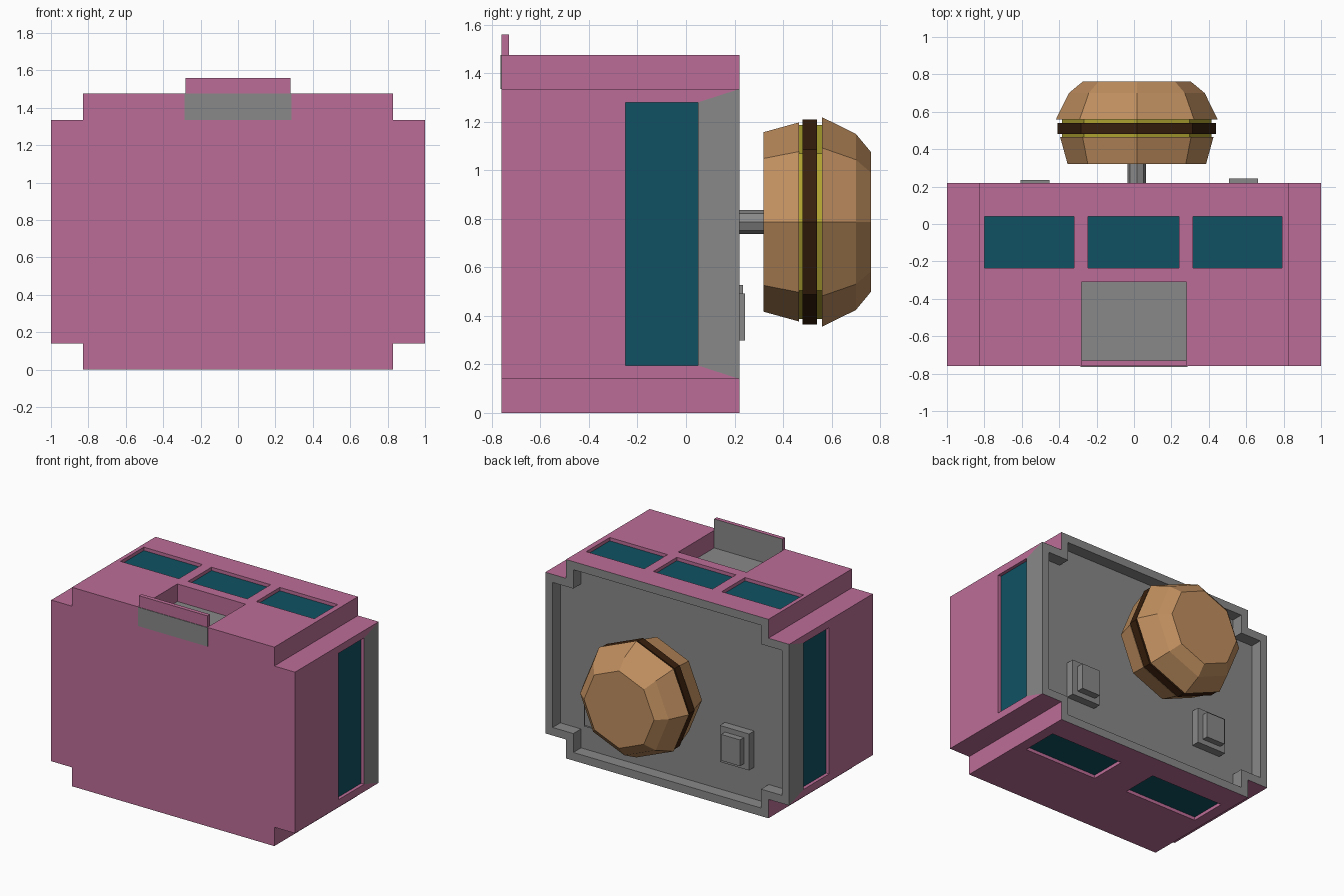
import bpy, bmesh, math
from mathutils import Vector

if "Cube" in bpy.data.objects:
    bpy.data.objects.remove(bpy.data.objects["Cube"])


def mat(name, r, g, b):
    m = bpy.data.materials.new(name)
    m.diffuse_color = (r, g, b, 1)
    m.use_nodes = True
    m.node_tree.nodes["Principled BSDF"].inputs["Base Color"].default_value = m.diffuse_color
    return m


PINK = mat("pink", 0.50, 0.152, 0.31)
GREY = mat("grey", 0.25, 0.25, 0.25)
TEAL = mat("teal", 0.005, 0.085, 0.125)
TAN = mat("tan", 0.53, 0.275, 0.115)
BROWN = mat("dark brown", 0.04, 0.014, 0.004)
YELLOW = mat("olive yellow", 0.42, 0.36, 0.03)


def finish(name, bm, *mats):
    bmesh.ops.recalc_face_normals(bm, faces=bm.faces)
    me = bpy.data.meshes.new(name)
    bm.to_mesh(me)
    bm.free()
    ob = bpy.data.objects.new(name, me)
    bpy.context.collection.objects.link(ob)
    for m in mats:
        me.materials.append(m)
    return ob


def add_box(bm, x, y, z):
    vs = bmesh.ops.create_cube(bm, size=1)["verts"]
    for v in vs:
        v.co = Vector([(r[0] + r[1]) / 2 + c * (r[1] - r[0]) for r, c in zip((x, y, z), v.co)])


def box(name, x, y, z, *mats):
    bm = bmesh.new()
    add_box(bm, x, y, z)
    return finish(name, bm, *mats)


def add_notched(bm, t, y0, y1):
    """Notched-corner rectangle, shrunk by t, extruded along y."""
    a, b, lo, hi = 1 - t, 0.83 - t, 0.14 + t, 1.335 - t
    bot, top = t, 1.475 - t
    half = [(b, bot), (b, lo), (a, lo), (a, hi), (b, hi), (b, top)]
    prof = half + [(-x, z) for x, z in reversed(half)]
    f = bm.faces.new([bm.verts.new((x, y0, z)) for x, z in prof])
    ext = bmesh.ops.extrude_face_region(bm, geom=[f])["geom"]
    for v in ext:
        if isinstance(v, bmesh.types.BMVert):
            v.co.y = y1


def add_turned(bm, profile, cx, cz, n=8):
    """Eight-sided turned solid along y from (y, radius) pairs."""
    rings = [[bm.verts.new((cx + r * math.cos(2 * math.pi * i / n), y,
                            cz + r * math.sin(2 * math.pi * i / n))) for i in range(n)]
             for y, r in profile]
    for p, q in zip(rings, rings[1:]):
        for i in range(n):
            j = (i + 1) % n
            bm.faces.new((p[i], p[j], q[j], q[i]))
    bm.faces.new(rings[0])
    bm.faces.new(rings[-1])


def turned(name, profile, m, cx=0.015, cz=0.787):
    bm = bmesh.new()
    add_turned(bm, profile, cx, cz)
    return finish(name, bm, m)


# Body shell
bm = bmesh.new()
add_notched(bm, 0, -0.76, 0.22)
body = finish("body", bm, PINK, GREY, TEAL)

# Cutter: back recess, top tray, and window recesses
D = 0.025
bm = bmesh.new()
add_notched(bm, 0.06, 0.13, 0.4)
add_box(bm, (-0.28, 0.28), (-0.73, -0.31), (1.345, 1.7))
for x0, x1 in ((-0.8, -0.32), (-0.245, 0.24), (0.315, 0.79)):
    add_box(bm, (x0, x1), (-0.235, 0.04), (1.475 - D, 1.7))
for s in (-1, 1):
    add_box(bm, sorted((s * 0.14, s * 0.75)), (-0.25, 0.03), (-0.3, D))
    add_box(bm, sorted((s * (1 - D), s * 1.3)), (-0.25, 0.05), (0.195, 1.28))
cutter = finish("recess_cutter", bm)
cutter.hide_render = True
mod = body.modifiers.new("recesses", "BOOLEAN")
mod.operation, mod.solver, mod.object = "DIFFERENCE", "EXACT", cutter
bpy.context.view_layer.objects.active = body
bpy.ops.object.modifier_apply(modifier=mod.name)
bpy.data.objects.remove(cutter)

# Colour back and tray grey, window floors teal
for p in body.data.polygons:
    c, n = p.center, p.normal
    p.material_index = 0
    if c.y > 0.12 or (n.z > 0.9 and abs(c.z - 1.345) < 0.005 and abs(c.x) < 0.3) \
            or (n.y > 0.9 and abs(c.y + 0.73) < 0.005):
        p.material_index = 1
    elif (n.z > 0.9 and abs(c.z - 1.475 + D) < 0.004) or (n.z < -0.9 and abs(c.z - D) < 0.004) \
            or (abs(n.x) > 0.9 and abs(abs(c.x) - 1 + D) < 0.004):
        p.material_index = 2

# Upright flap with grey inner side, and grey plate on the front below it
flap = box("top_flap", (-0.28, 0.28), (-0.76, -0.73), (1.475, 1.56), PINK, GREY)
for p in flap.data.polygons:
    p.material_index = int(p.normal.y > 0.5)
box("front_plate", (-0.285, 0.285), (-0.764, -0.758), (1.335, 1.475), GREY)

# Small latches on the back
for side, x, z, y in (("left", -0.53, 0.43, 0.235), ("right", 0.585, 0.395, 0.243)):
    box(side + "_latch_base", (x - 0.12, x + 0.12), (0.12, 0.19), (z - 0.135, z + 0.135), GREY)
    box(side + "_latch_block", (x - 0.077, x + 0.077), (0.15, y), (z - 0.097, z + 0.097), GREY)

# Round knob on a shaft
turned("knob_shaft", [(0.12, 0.05), (0.33, 0.05)], GREY)
turned("knob_inner_shell", [(0.32, 0.37), (0.465, 0.41)], TAN)
turned("knob_filling", [(0.46, 0.4), (0.565, 0.4)], YELLOW)
turned("knob_band", [(0.48, 0.423), (0.54, 0.423)], BROWN)
turned("knob_outer_shell", [(0.56, 0.432), (0.7, 0.363), (0.763, 0.287)], TAN)
